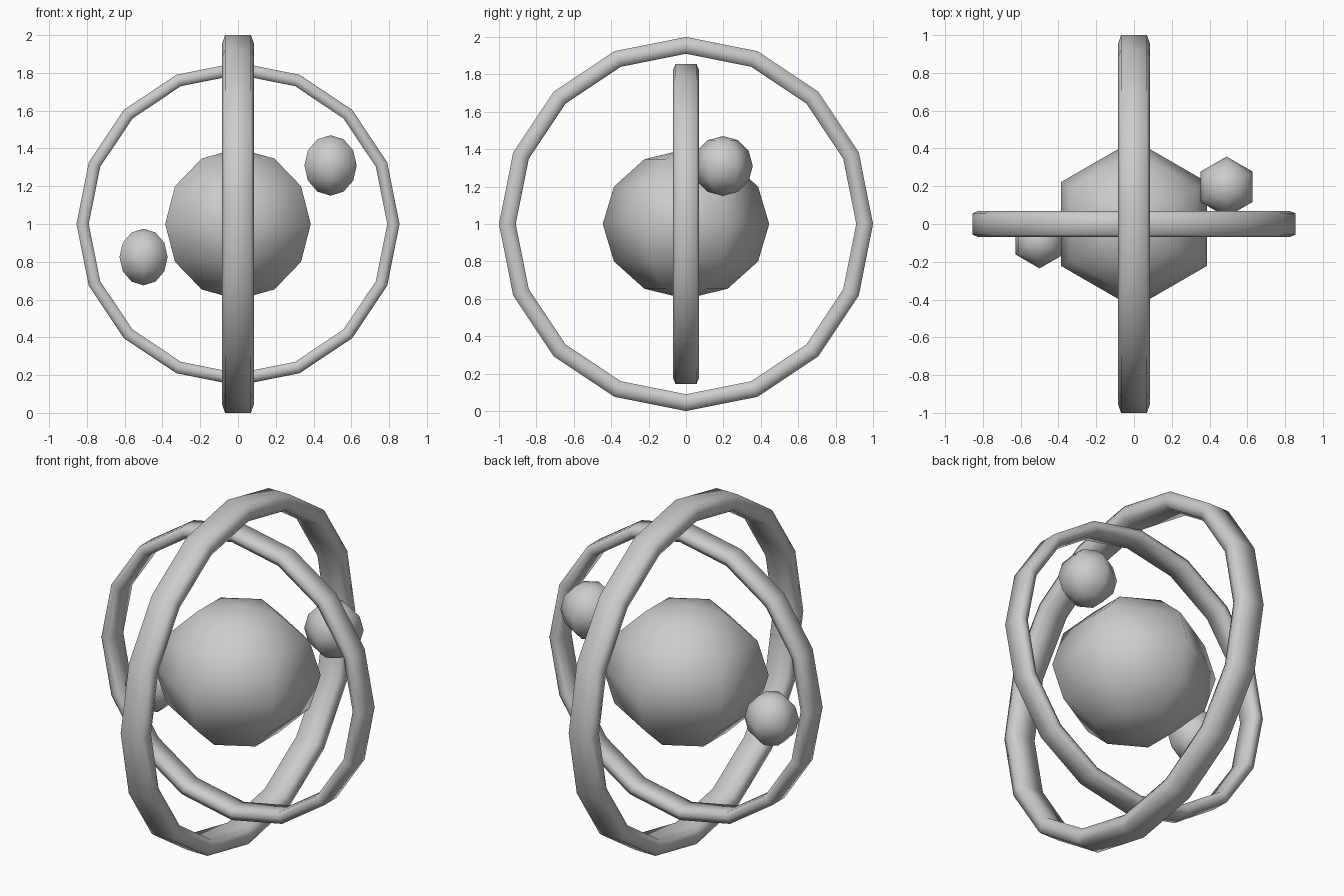
import bpy, bmesh, math
from mathutils import Matrix

cube = bpy.data.objects.get("Cube")
if cube:
    bpy.data.objects.remove(cube, do_unlink=True)

grey = bpy.data.materials.new("plain grey")
grey.use_nodes = True
colour = (0.6, 0.6, 0.6, 1)
grey.diffuse_color = colour
grey.node_tree.nodes["Principled BSDF"].inputs["Base Color"].default_value = colour


def finish(name, bm, location):
    bmesh.ops.recalc_face_normals(bm, faces=bm.faces)
    for face in bm.faces:
        face.smooth = True
    mesh = bpy.data.meshes.new(name)
    bm.to_mesh(mesh)
    bm.free()
    mesh.materials.append(grey)
    obj = bpy.data.objects.new(name, mesh)
    obj.location = location
    bpy.context.collection.objects.link(obj)


def ball(name, location, radius, height):
    # six-sided ball with its poles on z
    bm = bmesh.new()
    bmesh.ops.create_uvsphere(bm, u_segments=6, v_segments=6, radius=1)
    bmesh.ops.scale(bm, vec=(radius, radius, height), verts=bm.verts)
    finish(name, bm, location)


def ring(name, outer, inner, half_width, rotation, steps=16):
    # flattened hexagonal section swept round the z axis
    mid, edge = (outer + inner) / 2, half_width * 0.8
    section = [(outer, -edge), (outer, edge), (mid, half_width),
               (inner, edge), (inner, -edge), (mid, -half_width)]
    bm = bmesh.new()
    loops = []
    for i in range(steps):
        a = math.tau * i / steps
        loops.append([bm.verts.new((r * math.cos(a), r * math.sin(a), h)) for r, h in section])
    for i, here in enumerate(loops):
        there = loops[(i + 1) % steps]
        for j in range(len(section)):
            k = (j + 1) % len(section)
            bm.faces.new((here[j], there[j], there[k], here[k]))
    bm.transform(rotation)
    finish(name, bm, (0, 0, 1))


# central ball and the two small ones
ball("core_ball", (0, 0, 1), 0.445, 0.40)
ball("upper_small_ball", (0.49, 0.197, 1.31), 0.16, 0.16)
ball("lower_small_ball", (-0.5, -0.088, 0.825), 0.147, 0.15)

# crossing rings
ring("large_ring", 1.0, 0.91, 0.085, Matrix.Rotation(math.pi / 2, 4, "Y"))
ring("small_ring", 0.855, 0.79, 0.07, Matrix.Rotation(math.pi / 2, 4, "X"))
